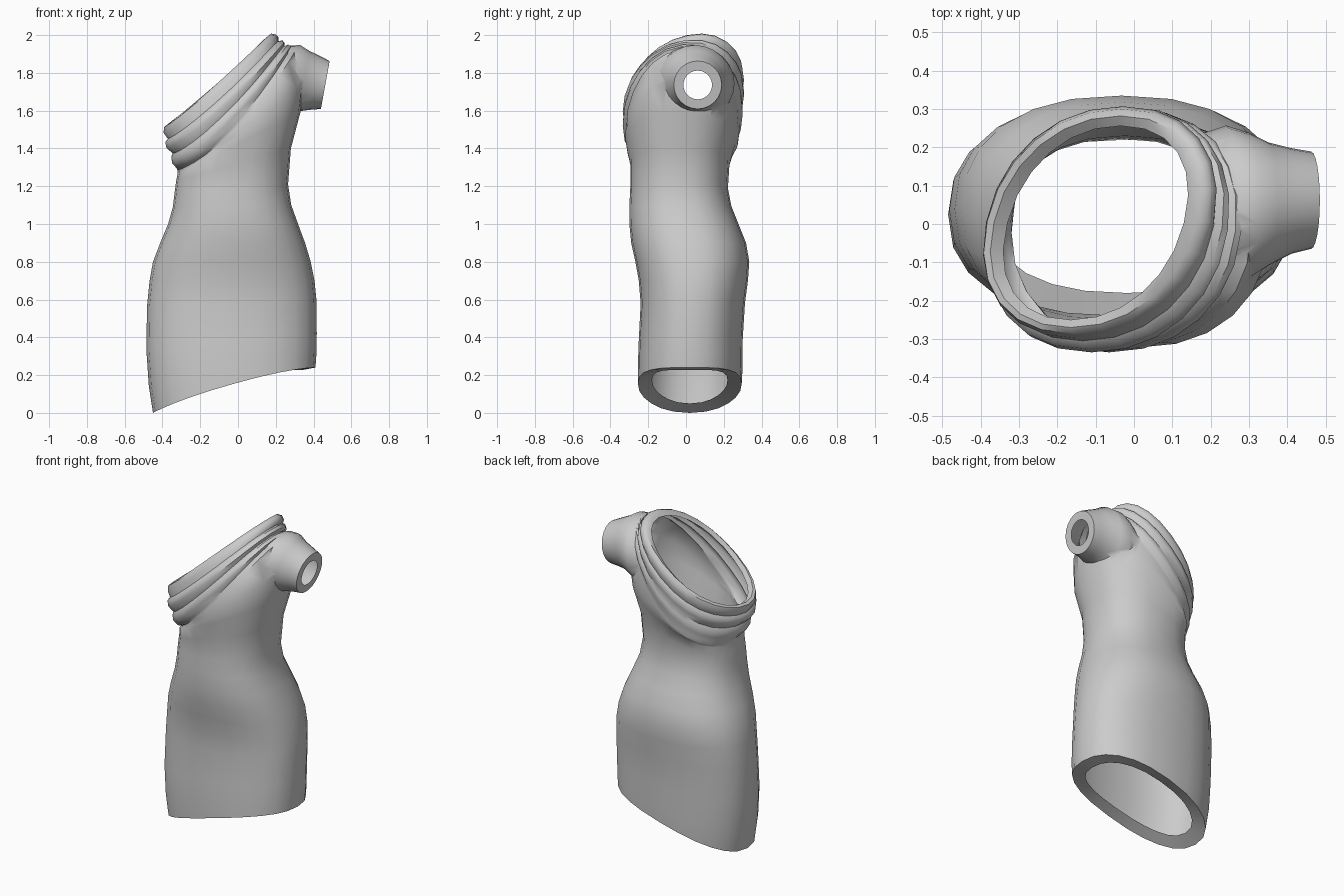
import bpy, bmesh, math
from mathutils import Vector

if "Cube" in bpy.data.objects:
    bpy.data.objects.remove(bpy.data.objects["Cube"])

N = 24
fabric = bpy.data.materials.new("grey_fabric")
fabric.diffuse_color = (0.6, 0.6, 0.6, 1)
fabric.use_nodes = True
fabric.node_tree.nodes["Principled BSDF"].inputs["Base Color"].default_value = fabric.diffuse_color


def power(v, p):
    return math.copysign(abs(v) ** p, v)


def slanted_ring(xl, zl, xr, zr, yf, yb, droop=0.0, skew=0.0, p=0.93):
    """Oval section running from its left end to its right end."""
    pts = []
    for k in range(N):
        a = 2 * math.pi * k / N
        c, s = power(math.cos(a), p), power(math.sin(a), p)
        x = (xl + xr) / 2 + (xr - xl) / 2 * c + skew * s
        z = zl + (zr - zl) * (x - xl) / (xr - xl) - droop * s * s
        y = (yf + yb) / 2 + (yb - yf) / 2 * s
        pts.append(Vector((x, y, z)))
    return pts


def sleeve_ring(x, y, z, ry, rz, lean):
    """Upright oval section around the arm; lean tips its top outward."""
    pts = []
    for k in range(N):
        a = 2 * math.pi * k / N
        c, s = math.cos(a), math.sin(a)
        pts.append(Vector((x + lean * c, y + ry * s, z + rz * c)))
    return pts


def loft(name, rings):
    """Skin over the rings; the end caps get slot 1 so they can be opened later."""
    bm = bmesh.new()
    vs = [[bm.verts.new(p) for p in r] for r in rings]
    for a, b in zip(vs, vs[1:]):
        for k in range(N):
            j = (k + 1) % N
            bm.faces.new((a[k], a[j], b[j], b[k]))
    for r in (vs[0], vs[-1]):
        for k in range(N // 2):
            quad = [r[k], r[k + 1], r[(N - k - 1) % N], r[(N - k) % N]]
            bm.faces.new(list(dict.fromkeys(quad))).material_index = 1
    bmesh.ops.triangulate(bm, faces=bm.faces[:])
    bmesh.ops.recalc_face_normals(bm, faces=bm.faces[:])
    me = bpy.data.meshes.new(name)
    bm.to_mesh(me)
    bm.free()
    me.materials.append(fabric)
    me.materials.append(fabric)
    ob = bpy.data.objects.new(name, me)
    bpy.context.collection.objects.link(ob)
    return ob


# hem lip, skirt, waist and bust: left x,z / right x,z / front y, back y / droop
body = [
    (-.372, .05, .335, .226, -.18, .22, -.035),
    (-.45, 0, .41, .24, -.255, .295, -.035),
    (-.472, .14, .415, .31, -.255, .30, -.02),
    (-.485, .33, .417, .42, -.25, .30, -.01),
    (-.482, .56, .415, .60, -.24, .312),
    (-.468, .70, .405, .70, -.25, .328),
    (-.45, .80, .385, .80, -.268, .335),
    (-.412, .90, .355, .90, -.29, .318),
    (-.37, 1.0, .318, 1.0, -.30, .278),
    (-.345, 1.09, .282, 1.10, -.30, .24),
    (-.335, 1.17, .265, 1.21, -.295, .222),
    (-.327, 1.23, .28, 1.40, -.295, .23),
    (-.32, 1.265, .33, 1.59, -.318, .26),
]
# shoulder, then three draped folds and the neck rim with its lip
drape = [
    (-.32, 1.275, .35, 1.77, -.322, .28, .05),
    (-.32, 1.285, .305, 1.92, -.318, .285, .09),
    (-.325, 1.295, .275, 1.92, -.318, .285, .09, .02),
    (-.350, 1.325, .28, 1.94, -.335, .30, .08, .03),
    (-.352, 1.36, .265, 1.95, -.333, .30, .07, .035),
    (-.343, 1.38, .242, 1.94, -.32, .292, .06, .04),
    (-.376, 1.41, .245, 1.96, -.335, .306, .05, .045),
    (-.380, 1.44, .23, 1.972, -.326, .306, .04, .05),
    (-.365, 1.46, .208, 1.965, -.305, .295, .035, .055),
    (-.386, 1.49, .208, 1.982, -.298, .307, .025, .06),
    (-.383, 1.52, .19, 1.997, -.285, .30, .015, .065),
    (-.365, 1.53, .165, 2.0, -.27, .282, .012, .065),
    (-.33, 1.515, .13, 1.97, -.25, .256, .012, .065),
]
dress = loft("dress", [slanted_ring(*(r + (0,) * (8 - len(r))), p=.86) for r in body]
             + [slanted_ring(*r) for r in drape])

# short sleeve flaring into the shoulder, with a cuff lip
sleeve = loft("sleeve", [
    sleeve_ring(.16, .04, 1.73, .19, .18, .03),
    sleeve_ring(.24, .042, 1.745, .215, .20, .03),
    sleeve_ring(.30, .048, 1.762, .19, .185, .03),
    sleeve_ring(.35, .052, 1.757, .161, .16, .027),
    sleeve_ring(.41, .06, 1.747, .138, .142, .025),
    sleeve_ring(.462, .062, 1.736, .127, .127, .023),
    sleeve_ring(.462, .062, 1.736, .076, .076, .014)])

mod = dress.modifiers.new("join_sleeve", 'BOOLEAN')
mod.operation, mod.solver, mod.object = 'UNION', 'EXACT', sleeve
bpy.context.view_layer.objects.active = dress
bpy.ops.object.modifier_apply(modifier=mod.name)
bpy.data.objects.remove(sleeve)

# open the hem, neck and cuff
bm = bmesh.new()
bm.from_mesh(dress.data)
caps = [f for f in bm.faces if f.material_index == 1]
bmesh.ops.delete(bm, geom=caps, context='FACES')
bm.to_mesh(dress.data)
bm.free()
while len(dress.data.materials) > 1:
    dress.data.materials.pop()

# smooth cloth with crisp hem and cuff edges
bpy.ops.object.select_all(action='DESELECT')
dress.select_set(True)
bpy.ops.object.shade_smooth_by_angle(angle=math.radians(50))
